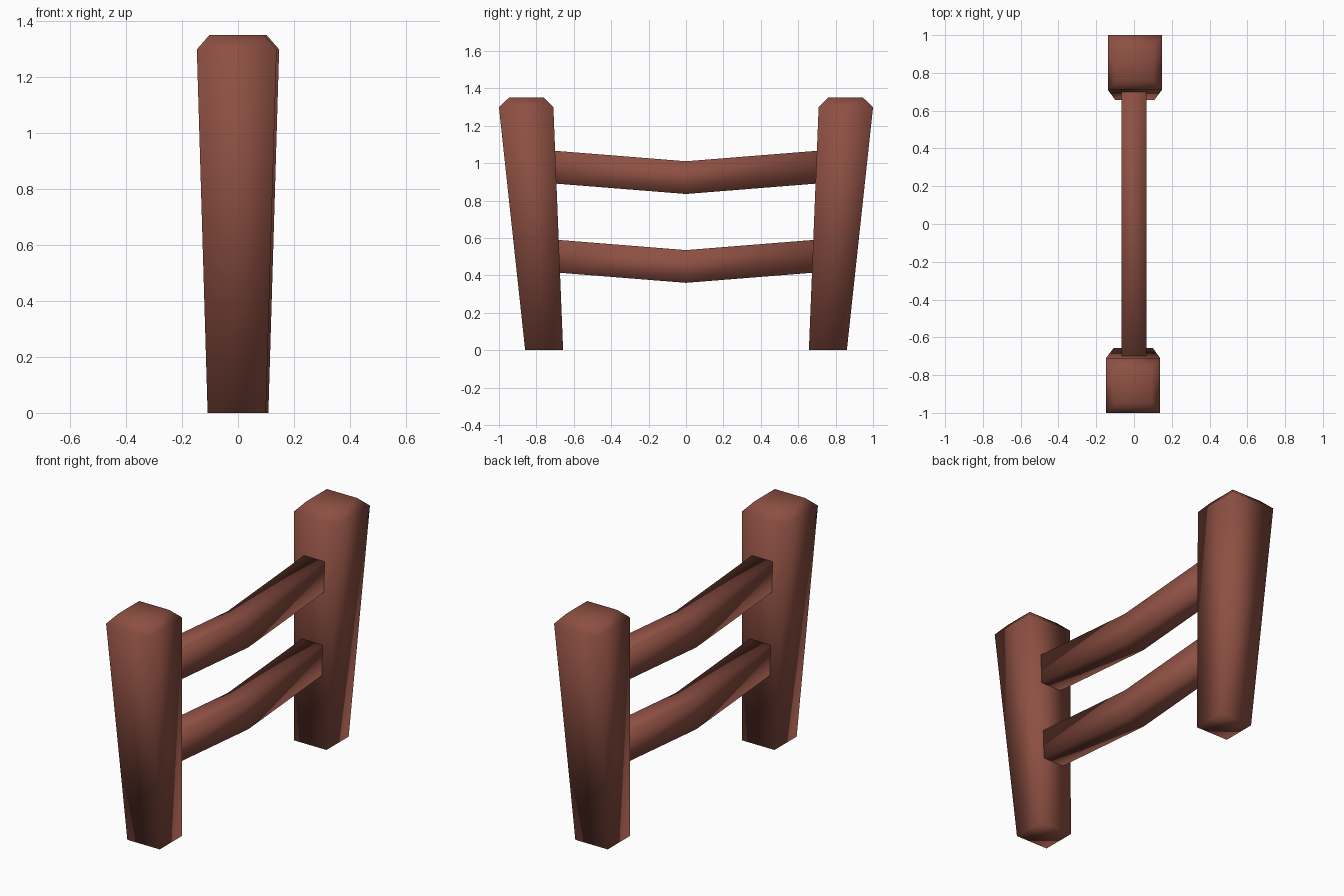
import bpy, bmesh
from mathutils import Matrix

if "Cube" in bpy.data.objects:
    bpy.data.objects.remove(bpy.data.objects["Cube"])

wood = bpy.data.materials.new("reddish brown wood")
wood.diffuse_color = (0.27, 0.08, 0.056, 1)
wood.use_nodes = True
wood.node_tree.nodes["Principled BSDF"].inputs["Base Color"].default_value = wood.diffuse_color


def loft(name, rings):
    """Closed, smooth-shaded tube through four-sided rings."""
    bm = bmesh.new()
    loops = [[bm.verts.new(p) for p in ring] for ring in rings]
    for a, b in zip(loops, loops[1:]):
        for i in range(4):
            j = (i + 1) % 4
            bm.faces.new((a[i], a[j], b[j], b[i]))
    bm.faces.new(loops[0])
    bm.faces.new(loops[-1])
    bmesh.ops.recalc_face_normals(bm, faces=bm.faces)
    for f in bm.faces:
        f.smooth = True
    mesh = bpy.data.meshes.new(name)
    bm.to_mesh(mesh)
    bm.free()
    mesh.materials.append(wood)
    ob = bpy.data.objects.new(name, mesh)
    bpy.context.collection.objects.link(ob)
    return ob


# Leaning, tapered posts with chamfered tops: (z, half width, inner y, outer y)
profile = [(0, 0.104, 0.657, 0.86), (1.298, 0.1425, 0.709, 1.0), (1.35, 0.097, 0.761, 0.947)]
cx = 0.0045
rings = [[(cx - w, y0, z), (cx + w, y0, z), (cx + w, y1, z), (cx - w, y1, z)]
         for z, w, y0, y1 in profile]
loft("back_post", rings)
front = loft("front_post", rings)
front.data.transform(Matrix.Rotation(3.14159265, 4, 'Z'))

# Sagging rails between the posts: bottom height at mid-span
for name, z0 in (("lower_rail", 0.36), ("upper_rail", 0.835)):
    hw, h, end, rise = 0.066, 0.175, 0.74, 0.059
    loft(name, [[(-hw, y, z0 + dz), (hw, y, z0 + dz), (hw, y, z0 + dz + h), (-hw, y, z0 + dz + h)]
                for y, dz in ((-end, rise), (0, 0), (end, rise))])
